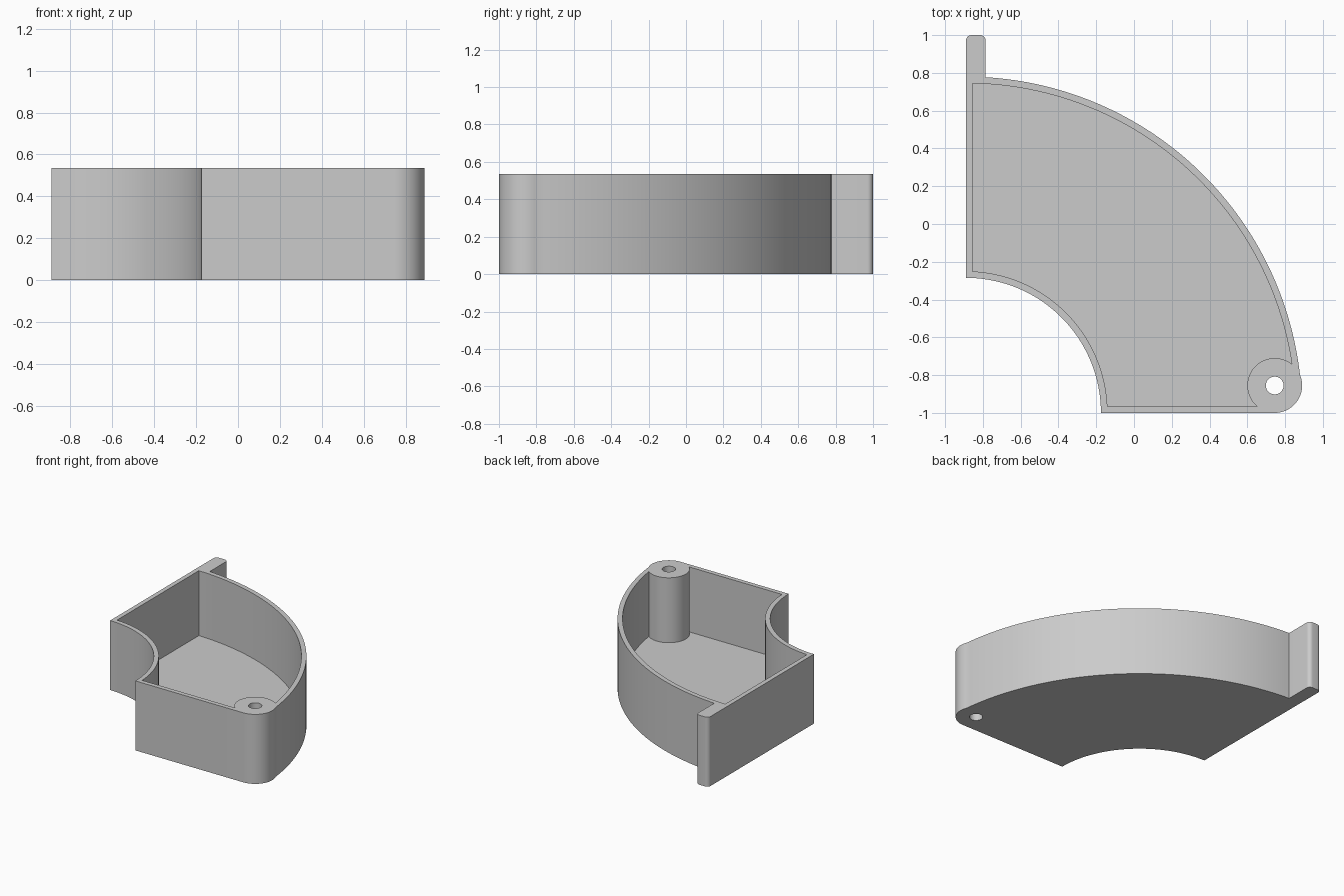
import bpy, bmesh
from math import sin, cos, acos, atan2, hypot, radians, pi
from mathutils import Vector

cube = bpy.data.objects.get("Cube")
if cube:
    bpy.data.objects.remove(cube, do_unlink=True)

HEIGHT, WALL = 0.535, 0.035
CENTRE = Vector((-0.89, -1.0))      # centre of both curved walls
R_IN, R_OUT = 0.715, 1.78
BOSS, R_BOSS, R_HOLE = Vector((0.745, -0.855)), 0.145, 0.047
TAB_W, TAB_ROUND = 0.105, 0.03

grey = bpy.data.materials.new("plain grey")
grey.use_nodes = True
grey.diffuse_color = (0.6, 0.6, 0.6, 1)
grey.node_tree.nodes["Principled BSDF"].inputs["Base Color"].default_value = (0.6, 0.6, 0.6, 1)


def arc(c, r, a0, a1, n):
    """Points on an arc, angles in radians."""
    steps = [a0 + (a1 - a0) * i / n for i in range(n + 1)]
    return [Vector((c.x + r * cos(a), c.y + r * sin(a))) for a in steps]


def prism(name, outline, z0, z1):
    """Extrude a flat outline between two heights."""
    bm = bmesh.new()
    face = bm.faces.new([bm.verts.new((p.x, p.y, z0)) for p in outline])
    top = bmesh.ops.extrude_face_region(bm, geom=[face])["geom"]
    bmesh.ops.translate(bm, vec=(0, 0, z1 - z0),
                        verts=[v for v in top if isinstance(v, bmesh.types.BMVert)])
    bmesh.ops.recalc_face_normals(bm, faces=bm.faces)
    mesh = bpy.data.meshes.new(name)
    bm.to_mesh(mesh)
    bm.free()
    mesh.materials.append(grey)
    obj = bpy.data.objects.new(name, mesh)
    bpy.context.collection.objects.link(obj)
    return obj


def boss_angle(r):
    """Angle on the boss where it meets a curved wall of radius r."""
    d = BOSS - CENTRE
    dist = hypot(d.x, d.y)
    return atan2(d.y, d.x) + acos((r * r - dist * dist - R_BOSS ** 2) / (2 * dist * R_BOSS))


def wall_angle(r):
    """Angle on the curved wall where the boss meets it."""
    a = boss_angle(r)
    p = BOSS + R_BOSS * Vector((cos(a), sin(a))) - CENTRE
    return atan2(p.y, p.x)


# Outer outline: inner curve, front wall, rounded boss corner, outer curve, tab
left, right = CENTRE.x, CENTRE.x + TAB_W
outer = arc(CENTRE, R_IN, pi / 2, 0, 40)
outer += arc(BOSS, R_BOSS, -pi / 2, boss_angle(R_OUT), 24)
outer += arc(CENTRE, R_OUT, wall_angle(R_OUT), acos(TAB_W / R_OUT), 64)[1:]
outer += arc(Vector((right - TAB_ROUND, 1 - TAB_ROUND)), TAB_ROUND, 0, pi / 2, 8)
outer += arc(Vector((left + TAB_ROUND, 1 - TAB_ROUND)), TAB_ROUND, pi / 2, pi, 8)
tray = prism("curved_tray", outer, 0, HEIGHT)

# Pocket outline: offset walls, wrapping around the boss
r_in, r_out = R_IN + WALL, R_OUT - WALL
edge = WALL / r_in
front_meet = -pi / 2 - acos((BOSS.y - CENTRE.y - WALL) / R_BOSS)
pocket = arc(CENTRE, r_in, acos(edge), pi / 2 - acos(edge), 40)
pocket += arc(BOSS, R_BOSS, front_meet, boss_angle(r_out) - 2 * pi, 32)
pocket += arc(CENTRE, r_out, wall_angle(r_out), acos(WALL / r_out), 64)[1:]
cutters = [
    prism("pocket_cutter", pocket, WALL, HEIGHT + 0.1),
    prism("pin_hole_cutter", arc(BOSS, R_HOLE, 0, 2 * pi, 32)[:-1], -0.1, HEIGHT + 0.1),
]

# Cut the pocket and pin hole
bpy.ops.object.select_all(action="DESELECT")
tray.select_set(True)
bpy.context.view_layer.objects.active = tray
for cutter in cutters:
    mod = tray.modifiers.new(cutter.name, "BOOLEAN")
    mod.operation, mod.solver, mod.object = "DIFFERENCE", "EXACT", cutter
    bpy.ops.object.modifier_apply(modifier=mod.name)
    bpy.data.objects.remove(cutter, do_unlink=True)
bpy.ops.object.shade_smooth_by_angle(angle=radians(25))
